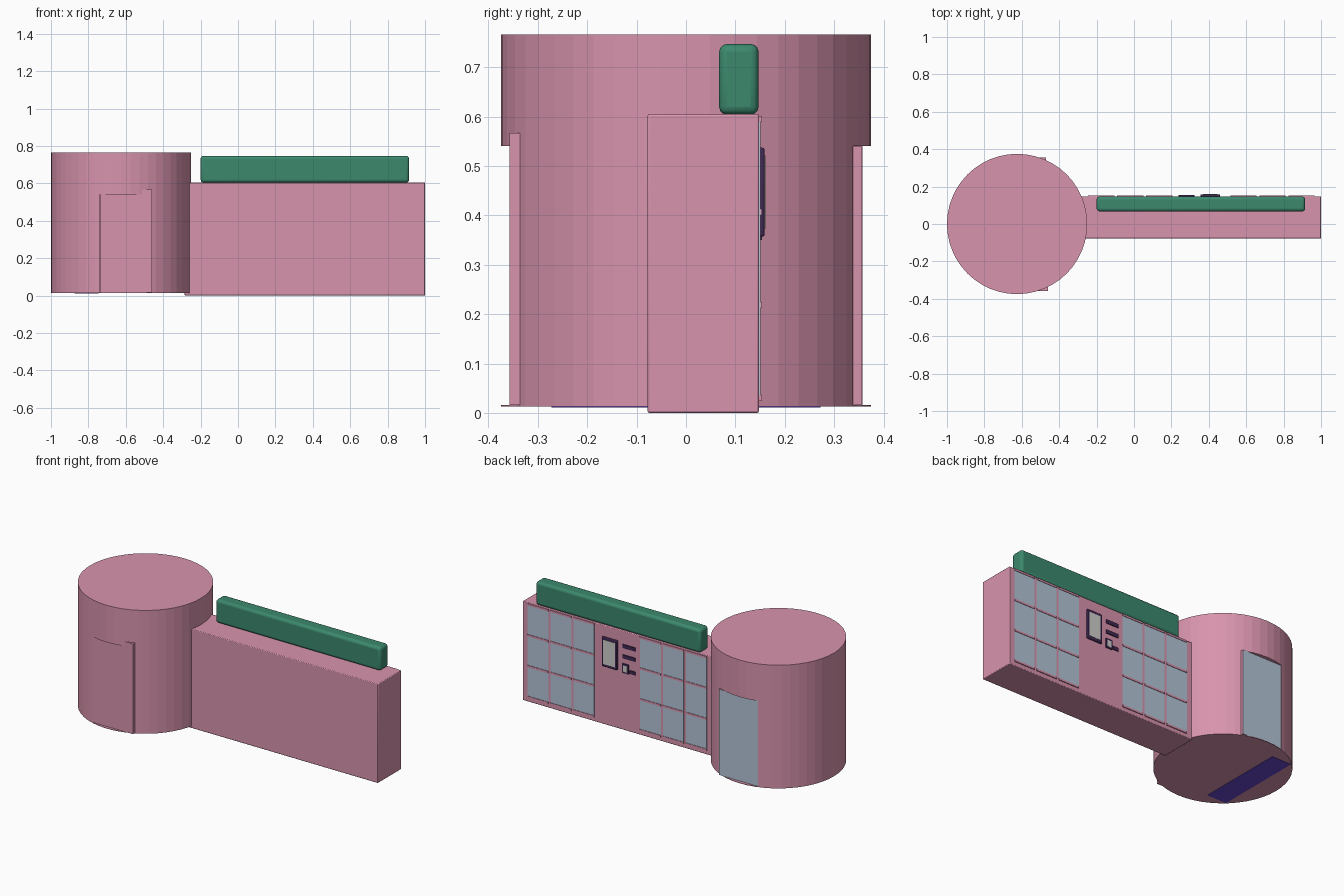
import bpy

if "Cube" in bpy.data.objects:
    bpy.data.objects.remove(bpy.data.objects["Cube"])


def material(name, rgb):
    m = bpy.data.materials.new(name)
    m.diffuse_color = (*rgb, 1)
    m.use_nodes = True
    m.node_tree.nodes["Principled BSDF"].inputs["Base Color"].default_value = m.diffuse_color
    return m


PINK = material("pink", (0.69, 0.295, 0.42))
GREEN = material("green", (0.045, 0.25, 0.155))
GLASS = material("pale blue grey", (0.46, 0.56, 0.69))
DARK = material("dark purple", (0.055, 0.022, 0.09))
VIOLET = material("violet", (0.14, 0.06, 0.6))
GREY = material("light grey", (0.62, 0.62, 0.60))


def box(name, x, y, z, mat, bevel=0, segments=2):
    """Box from (min, max) ranges, with optional rounded edges."""
    bpy.ops.mesh.primitive_cube_add(size=1)
    o = bpy.context.object
    o.name = name
    for i, (a, b) in enumerate((x, y, z)):
        o.scale[i] = b - a
        o.location[i] = (a + b) / 2
    bpy.ops.object.transform_apply(location=True, rotation=False, scale=True)
    o.data.materials.append(mat)
    if bevel:
        m = o.modifiers.new("bevel", "BEVEL")
        m.width, m.segments = bevel, segments
        bpy.ops.object.shade_smooth_by_angle()
    return o


# Round tower
CX, R = -0.625, 0.375
bpy.ops.mesh.primitive_cylinder_add(vertices=48, radius=R, depth=0.753,
                                    location=(CX, 0, 0.3895))
tower = bpy.context.object
tower.name = "tower"
tower.data.materials.append(PINK)

# Door recesses cut in the front and back of the tower
for side, y in (("front", (-0.45, -0.338)), ("back", (0.338, 0.45))):
    cutter = box(side + "_recess_cutter", (CX - 0.112, CX + 0.25), y, (0.016, 0.54), PINK)
    cutter.hide_render = True
    cutter.hide_viewport = True
    cutter.display_type = "WIRE"
    cut = tower.modifiers.new(side + "_recess", "BOOLEAN")
    cut.operation, cut.solver, cut.object = "DIFFERENCE", "EXACT", cutter

# Door slabs, the back one faced with glass
box("front_door", (CX - 0.111, CX + 0.165), (-0.357, -0.336), (0.016, 0.567), PINK)
back_door = box("back_door", (CX - 0.111, CX + 0.155), (0.336, 0.355), (0.016, 0.539), PINK)
back_door.data.materials.append(GLASS)
for p in back_door.data.polygons:
    if p.normal.y > 0.5:
        p.material_index = 1

# Strip under the tower
box("base_strip", (CX - 0.25, CX - 0.12), (-0.272, 0.272), (0.011, 0.014), VIOLET)

# Long wall block and roof bar
box("wall_block", (-0.285, 1.0), (-0.078, 0.148), (0, 0.605), PINK, 0.004)
box("roof_bar", (-0.2, 0.915), (0.067, 0.147), (0.604, 0.747), GREEN, 0.016, 3)

# Two window banks on the back: three glass columns with cross bars
PITCH = 0.155
for bank, x0 in (("left", 0.508), ("right", -0.252)):
    for c in range(3):
        a = x0 + c * PITCH
        span = (a + 0.007, a + PITCH - 0.007)
        box(f"{bank}_window_{c}", span, (0.146, 0.1505), (0.035, 0.59), GLASS)
        for r in range(4):
            z = 0.03 + r * 0.1885
            box(f"{bank}_bar_{c}_{r}", span, (0.146, 0.1535), (z - 0.006, z + 0.006), PINK)

# Control panel: framed screen, slots and a small keypad
box("screen_frame", (0.356, 0.46), (0.146, 0.159), (0.357, 0.537), DARK, 0.004)
box("screen", (0.369, 0.447), (0.15, 0.1605), (0.373, 0.521), GREY)
for i, z in enumerate((0.513, 0.45)):
    box(f"slot_{i}", (0.238, 0.322), (0.146, 0.154), (z - 0.011, z + 0.011), DARK)
box("keypad_frame", (0.282, 0.324), (0.146, 0.154), (0.35, 0.407), DARK)
box("keypad", (0.289, 0.317), (0.15, 0.155), (0.359, 0.398), GREY)
box("card_slot", (0.238, 0.276), (0.146, 0.154), (0.356, 0.376), DARK)
